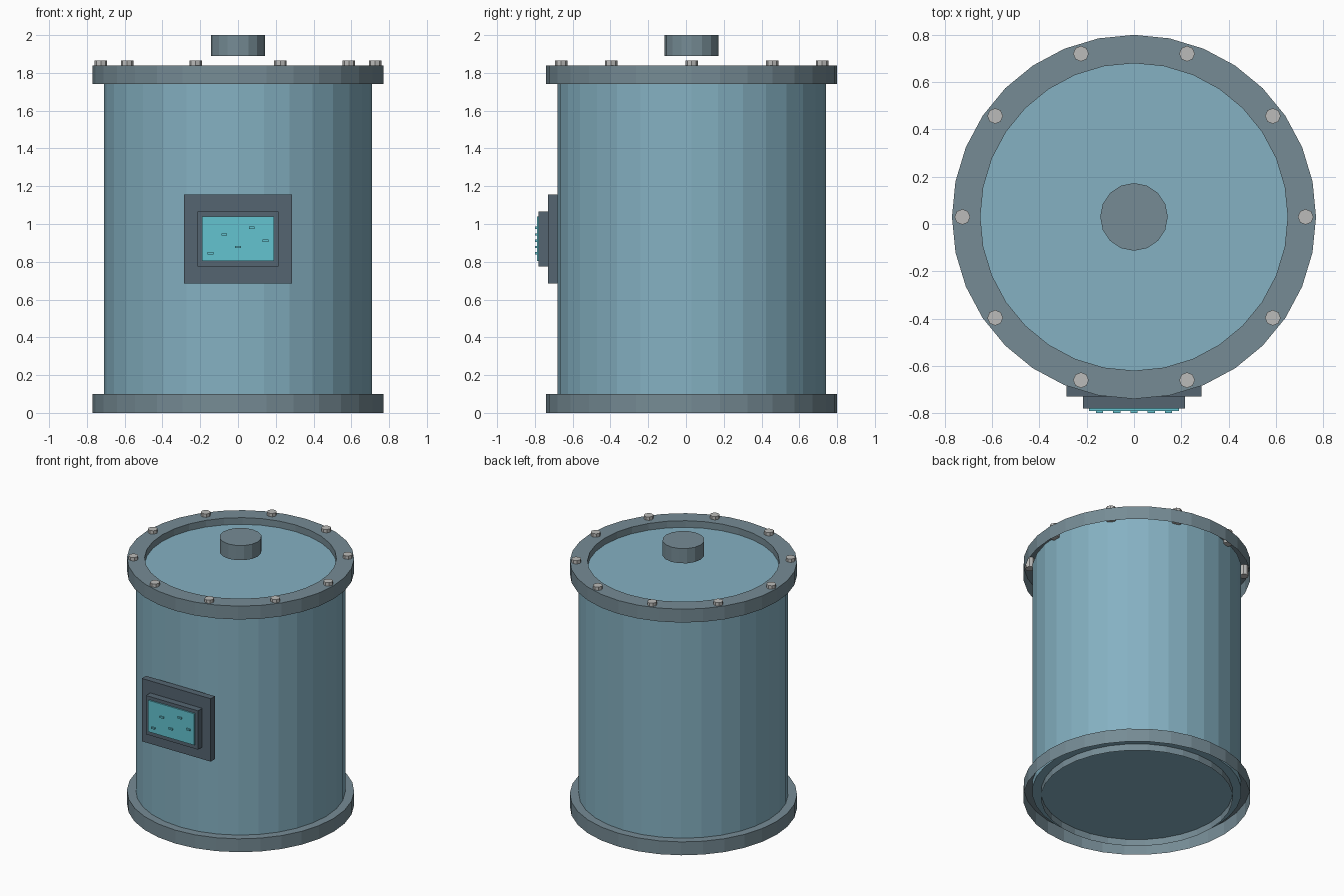
import bpy, bmesh, math
from mathutils import Matrix, Vector

old = bpy.data.objects.get("Cube")
if old:
    bpy.data.objects.remove(old, do_unlink=True)

AXIS_Y = 0.03   # tank axis sits slightly back, balancing the panel
SIDES = 32


def material(name, r, g, b):
    mat = bpy.data.materials.new(name)
    mat.use_nodes = True
    mat.diffuse_color = (r, g, b, 1)
    mat.node_tree.nodes["Principled BSDF"].inputs["Base Color"].default_value = (r, g, b, 1)
    return mat


tank_blue = material("tank_blue", 0.235, 0.44, 0.54)
flange_grey = material("flange_grey", 0.18, 0.26, 0.30)
bolt_grey = material("bolt_grey", 0.50, 0.50, 0.49)
panel_dark = material("panel_dark", 0.09, 0.13, 0.165)
screen_teal = material("screen_teal", 0.126, 0.55, 0.63)


def finish(bm, name, mat):
    mesh = bpy.data.meshes.new(name)
    bm.to_mesh(mesh)
    bm.free()
    mesh.materials.append(mat)
    obj = bpy.data.objects.new(name, mesh)
    bpy.context.collection.objects.link(obj)
    return obj


def cylinder(name, radius, z0, z1, sides, mat, x=0, y=AXIS_Y):
    bm = bmesh.new()
    bmesh.ops.create_cone(bm, cap_ends=True, segments=sides, radius1=radius,
                          radius2=radius, depth=z1 - z0,
                          matrix=Matrix.Translation((x, y, (z0 + z1) / 2)))
    return finish(bm, name, mat)


def box(name, x, y, z, mat):
    """Box spanning the (low, high) pairs on each axis."""
    bm = bmesh.new()
    low, high = (Vector(c) for c in zip(x, y, z))
    size = high - low
    bmesh.ops.create_cube(bm, size=1, matrix=Matrix.Translation((low + high) / 2)
                          @ Matrix.Diagonal((*size, 1)))
    return finish(bm, name, mat)


def flange(name, z, inner=0.65, outer=0.77, height=0.1):
    """Ring cover: inner wall, top and outer wall, open underneath."""
    bm = bmesh.new()
    profile = [(inner, z), (inner, z + height), (outer, z + height), (outer, z)]
    rings = []
    for i in range(SIDES):
        a = math.tau * i / SIDES
        rings.append([bm.verts.new((r * math.cos(a), AXIS_Y + r * math.sin(a), h))
                      for r, h in profile])
    for i, ring in enumerate(rings):
        after = rings[(i + 1) % SIDES]
        for k in range(len(profile) - 1):
            bm.faces.new((ring[k], ring[k + 1], after[k + 1], after[k]))
    return finish(bm, name, flange_grey)


# Tank and its flanges
cylinder("tank_body", 0.71, 0.05, 1.79, SIDES, tank_blue)
flange("bottom_flange", 0)
flange("top_flange", 1.74)

# Cap hovering over the lid
cylinder("top_cap", 0.143, 1.89, 2.0, 16, flange_grey)

# Ring of bolts through the top flange
for i in range(10):
    a = math.tau * i / 10
    cylinder(f"bolt_{i + 1}", 0.033, 1.765, 1.865, 8, bolt_grey,
             0.726 * math.cos(a), AXIS_Y + 0.726 * math.sin(a))

# Control panel on the front
box("panel_plate", (-0.285, 0.285), (-0.73, -0.68), (0.685, 1.155), panel_dark)
box("panel_bezel", (-0.215, 0.215), (-0.78, -0.73), (0.775, 1.065), panel_dark)
box("panel_screen", (-0.19, 0.19), (-0.79, -0.775), (0.805, 1.04), screen_teal)

# Small raised markers on the screen
for i, z in enumerate((0.845, 0.945, 0.878, 0.98, 0.912)):
    x = (i - 2) * 0.073
    box(f"screen_marker_{i + 1}", (x - 0.015, x + 0.015), (-0.80, -0.788),
        (z - 0.006, z + 0.006), screen_teal)
